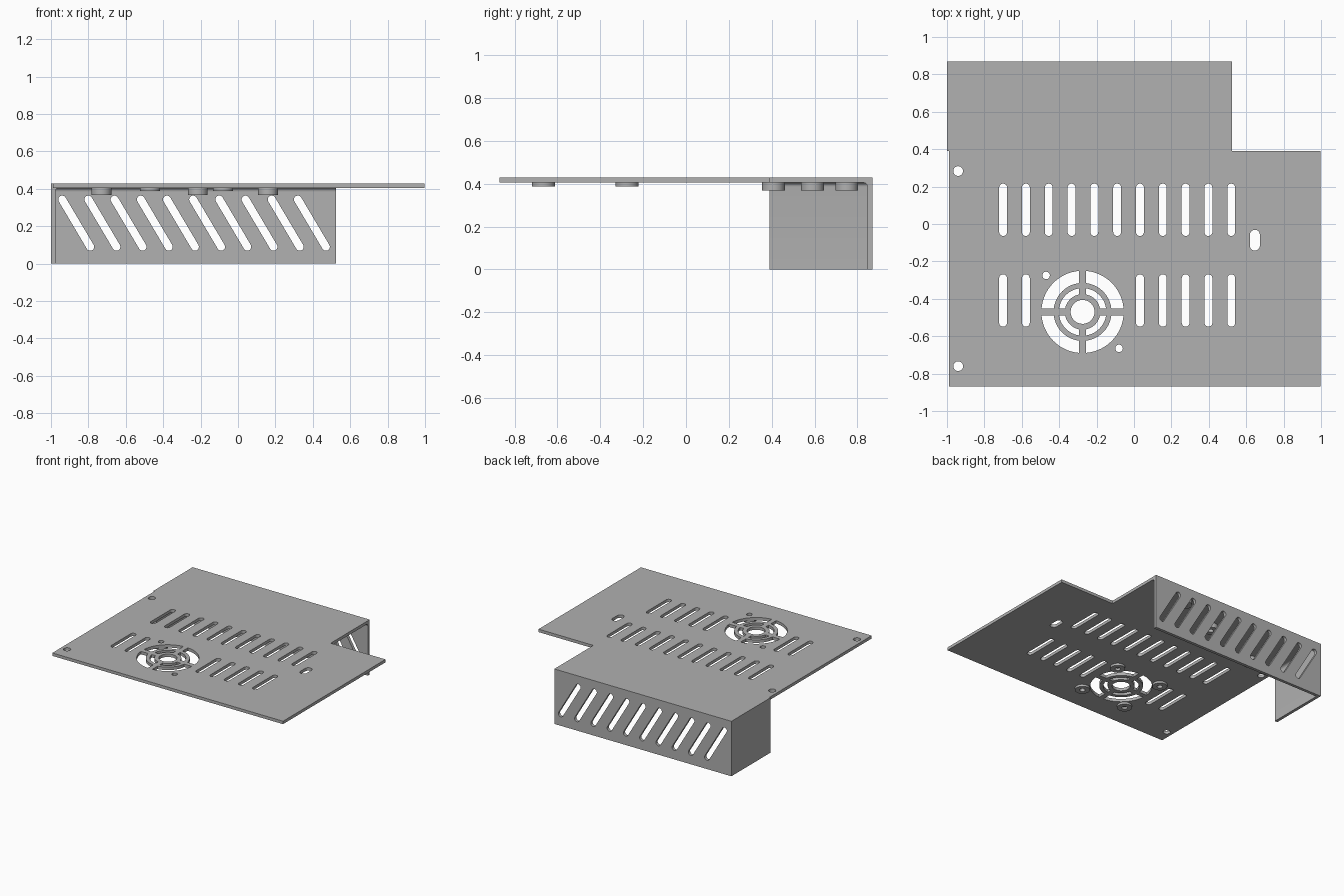
import bpy, bmesh
from math import sin, cos, pi, asin, atan2, hypot
from mathutils import Matrix

cube = bpy.data.objects.get("Cube")
if cube:
    bpy.data.objects.remove(cube, do_unlink=True)

metal = bpy.data.materials.new("sheet metal grey")
metal.use_nodes = True
GREY = (0.44, 0.44, 0.44, 1)
metal.diffuse_color = GREY
metal.node_tree.nodes["Principled BSDF"].inputs["Base Color"].default_value = GREY

PLATE_LOW, PLATE_TOP = 0.405, 0.428
SHEET = PLATE_TOP - PLATE_LOW
UPRIGHT = Matrix.Rotation(pi / 2, 4, 'X')   # drawing (x, y) -> (x, z), depth -> -y
SIDEWAYS = Matrix(((0, 0, 1, 0), (1, 0, 0, 0), (0, 1, 0, 0), (0, 0, 0, 1)))  # -> (y, z), depth x


def arc(cx, cy, r, a0, a1, n):
    return [(cx + r * cos(a0 + (a1 - a0) * i / n), cy + r * sin(a0 + (a1 - a0) * i / n))
            for i in range(n + 1)]


def circle(cx, cy, r, n=32):
    return arc(cx, cy, r, 0, 2 * pi, n)[:-1]


def slot(x0, y0, x1, y1, r):
    """Round-ended slot between two end centres."""
    a = atan2(y1 - y0, x1 - x0)
    return arc(x1, y1, r, a - pi / 2, a + pi / 2, 10) + arc(x0, y0, r, a + pi / 2, a + 3 * pi / 2, 10)


def sector(cx, cy, r0, r1, half_bar, quarter):
    """Quarter ring opening, leaving straight spokes of constant width."""
    start, end = quarter * pi / 2, (quarter + 1) * pi / 2
    d0, d1 = asin(half_bar / r0), asin(half_bar / r1)
    return arc(cx, cy, r1, start + d1, end - d1, 14) + arc(cx, cy, r0, end - d0, start + d0, 14)


def sheet(name, outlines, depth, matrix):
    """Filled flat outline with openings, extruded from 0 to depth, then placed."""
    curve = bpy.data.curves.new(name, 'CURVE')
    curve.dimensions = '2D'
    curve.fill_mode = 'BOTH'
    curve.extrude = depth / 2
    for pts in outlines:
        spline = curve.splines.new('POLY')
        spline.points.add(len(pts) - 1)
        for p, (x, y) in zip(spline.points, pts):
            p.co = (x, y, 0, 1)
        spline.use_cyclic_u = True
    temp = bpy.data.objects.new(name + " outline", curve)
    bpy.context.collection.objects.link(temp)
    graph = bpy.context.evaluated_depsgraph_get()
    mesh = bpy.data.meshes.new_from_object(temp.evaluated_get(graph))
    bpy.data.objects.remove(temp, do_unlink=True)
    bm = bmesh.new()
    bm.from_mesh(mesh)
    bmesh.ops.translate(bm, verts=bm.verts, vec=(0, 0, depth / 2))
    bmesh.ops.transform(bm, verts=bm.verts, matrix=matrix)
    bmesh.ops.remove_doubles(bm, verts=bm.verts, dist=0.0001)
    bmesh.ops.recalc_face_normals(bm, faces=bm.faces)
    bm.to_mesh(mesh)
    bm.free()
    mesh.name = name
    mesh.materials.clear()
    mesh.materials.append(metal)
    obj = bpy.data.objects.new(name, mesh)
    bpy.context.collection.objects.link(obj)
    bpy.context.view_layer.objects.active = obj
    obj.select_set(True)
    bpy.ops.object.shade_smooth_by_angle(angle=0.5)
    obj.select_set(False)
    return obj


# Top plate with vents, fan grille and screw holes
FX, FY, SPREAD = -0.275, -0.47, 0.195
top = [[(-0.99, -0.87), (0.997, -0.87), (0.997, 0.39), (0.525, 0.39),
        (0.525, 0.87), (-1, 0.87), (-1, 0.39), (-0.99, 0.39)]]
for k in range(11):
    x = -0.70 + 0.122 * k
    top.append(slot(x, -0.043, x, 0.195, 0.021))
    if k < 2 or k > 5:
        top.append(slot(x, -0.528, x, -0.29, 0.021))
top.append(slot(0.646, -0.115, 0.646, -0.058, 0.027))
top += [circle(-0.94, y, 0.026) for y in (0.283, -0.76)]
top.append(circle(FX, FY, 0.064))
for q in range(4):
    top.append(sector(FX, FY, 0.155, 0.22, 0.019, q))
    top.append(sector(FX, FY, 0.095, 0.127, 0.019, q))
top += [circle(FX + s * SPREAD, FY - s * SPREAD, 0.02) for s in (-1, 1)]
sheet("top_plate", top, SHEET, Matrix.Translation((0, 0, PLATE_LOW)))

# Back wall with slanted vents
back = [[(-1, 0), (0.525, 0), (0.525, PLATE_LOW), (-1, PLATE_LOW)]]
for k in range(10):
    x = -0.94 + 0.14 * k
    back.append(slot(x, 0.343, x + 0.15, 0.09, 0.021))
sheet("back_wall", back, SHEET, Matrix.Translation((0, 0.87, 0)) @ UPRIGHT)

# Inside bend between the plate and the back wall
INNER, R = 0.87 - SHEET, 0.02
bend = [(INNER, PLATE_LOW)] + arc(INNER - R, PLATE_LOW - R, R, 0, pi / 2, 6)
sheet("back_bend", [bend], 1.5, Matrix.Translation((-0.975, 0, 0)) @ SIDEWAYS)

# Right side wall with its rounded inside bend
IN_X = -1 + SHEET
side = [(-1, 0), (IN_X, 0)] + arc(IN_X + R, PLATE_LOW - R, R, pi, pi / 2, 6) + [(-1, PLATE_LOW)]
sheet("side_wall", [side], INNER - 0.39, Matrix.Translation((0, INNER, 0)) @ UPRIGHT)

# Fan bosses (low) and support bosses (tall) under the plate
bosses = [("fan_boss", FX + i * SPREAD, FY + j * SPREAD, 0.017) for i in (-1, 1) for j in (-1, 1)]
bosses += [("support_boss", x, y, 0.037) for x, y in ((-0.73, 0.408), (-0.215, 0.59), (0.16, 0.75))]
for name, x, y, height in bosses:
    sheet(name, [circle(x, y, 0.053), circle(x, y, 0.02)], height,
          Matrix.Translation((0, 0, PLATE_LOW - height)))
